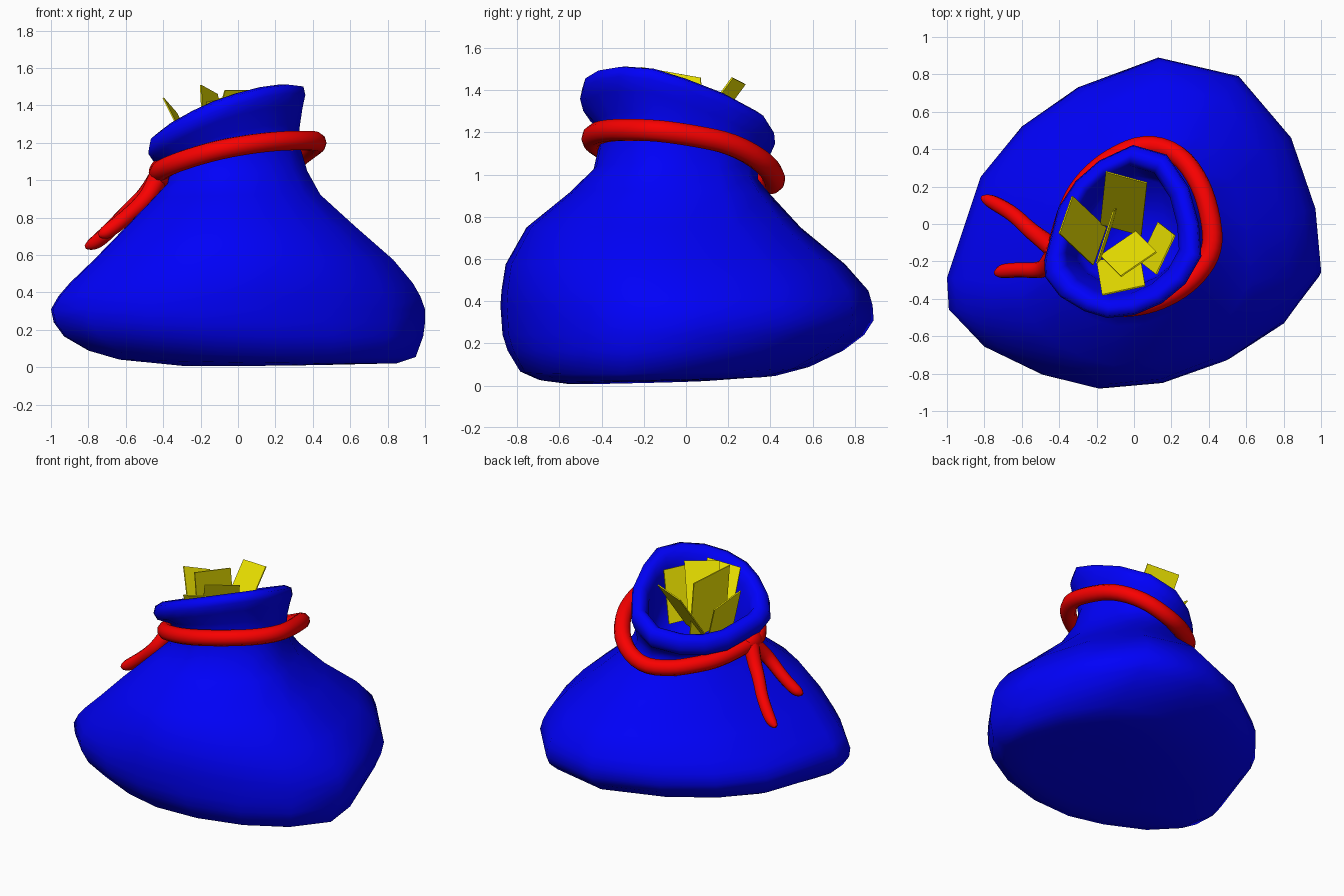
import bpy, bmesh
from mathutils import Vector

if "Cube" in bpy.data.objects:
    bpy.data.objects.remove(bpy.data.objects["Cube"])

def material(name, rgb):
    m = bpy.data.materials.new(name)
    m.diffuse_color = (*rgb, 1)
    m.use_nodes = True
    m.node_tree.nodes["Principled BSDF"].inputs["Base Color"].default_value = m.diffuse_color
    return m

BLUE = material("blue_cloth", (0, 0, 0.95))
RED = material("red_cord", (0.95, 0, 0))
YELLOW = material("yellow_paper", (0.9, 0.82, 0))

# Lumpy 16-sided footprint shared by sack, mouth and cord
OUTLINE = [(1, -.25), (.97, .08), (.84, .46), (.56, .79), (.13, .89), (-.3, .73),
           (-.6, .52), (-.82, .25), (-1, -.29), (-.99, -.46), (-.8, -.66),
           (-.49, -.81), (-.2, -.88), (.15, -.85), (.5, -.73), (.8, -.53)]

def ring(x0, x1, y0, y1, z, sx=0, sy=0):
    """Footprint fitted to a box, lying on the plane z + sx*x + sy*y."""
    pts = []
    for u, v in OUTLINE:
        x = (x0 + x1) / 2 + u * (x1 - x0) / 2
        y = (y0 + y1) / 2 + v / .885 * (y1 - y0) / 2
        pts.append(Vector((x, y, z + sx * x + sy * y)))
    return pts

def finish(bm, name, mat, smooth=True):
    bmesh.ops.recalc_face_normals(bm, faces=bm.faces)
    for f in bm.faces:
        f.smooth = smooth
    me = bpy.data.meshes.new(name)
    bm.to_mesh(me)
    bm.free()
    me.materials.append(mat)
    ob = bpy.data.objects.new(name, me)
    bpy.context.collection.objects.link(ob)
    return ob

# Sack: underside, belly, shoulders, tied neck, rolled lip, inner lining
RINGS = [
    (-.30, .60, -.56, .10, .018, .008, .02),
    (-.64, .85, -.70, .42, .04, -.015, .02),
    (-.80, .95, -.79, .58, .08, -.02, .02),
    (-.93, .99, -.85, .74, .165),
    (-.985, 1.0, -.875, .84, .24),
    (-1.0, 1.0, -.88, .885, .31),
    (-.96, .975, -.885, .88, .38),
    (-.90, .935, -.88, .86, .45),
    (-.77, .83, -.86, .75, .575),
    (-.60, .63, -.76, .54, .75),
    (-.45, .44, -.55, .40, .91, .02, -.02),
    (-.38, .37, -.44, .34, 1.0, .1, -.08),
    (-.36, .33, -.41, .34, 1.09, .2, -.22),
    (-.38, .33, -.42, .36, 1.16, .28, -.25),
    (-.455, .345, -.49, .40, 1.215, .36, -.28),
    (-.48, .36, -.505, .42, 1.27, .38, -.286),
    (-.47, .35, -.495, .415, 1.32, .38, -.286),
    (-.43, .30, -.45, .375, 1.345, .38, -.286),
    (-.385, .26, -.41, .335, 1.325, .38, -.286),
    (-.36, .24, -.385, .31, 1.27, .36, -.28),
    (-.31, .26, -.34, .28, 1.10, .2, -.2),
    (-.28, .25, -.32, .25, .92),
]
bm = bmesh.new()
loops = [[bm.verts.new(p) for p in ring(*r)] for r in RINGS]
for a, b in zip(loops, loops[1:]):
    for i in range(16):
        j = (i + 1) % 16
        bm.faces.new((a[i], a[j], b[j], b[i]))
bm.faces.new(loops[0])
bm.faces.new(loops[-1])
finish(bm, "sack", BLUE)

# Cord: loop round the neck plus two loose tails
def cord(name, pts, radii, closed=False):
    cu = bpy.data.curves.new(name, 'CURVE')
    cu.dimensions = '3D'
    cu.bevel_depth = .054
    cu.bevel_resolution = 3
    cu.use_fill_caps = True
    sp = cu.splines.new('NURBS')
    sp.points.add(len(pts) - 1)
    for q, p, r in zip(sp.points, pts, radii):
        q.co = (*p, 1)
        q.radius = r
    sp.order_u = 3
    sp.use_cyclic_u = closed
    sp.use_endpoint_u = not closed
    sp.resolution_u = 4
    cu.materials.append(RED)
    ob = bpy.data.objects.new(name, cu)
    bpy.context.collection.objects.link(ob)

# The loop rides up on the right and sags at the back
loop = ring(-.42, .425, -.45, .43, 1.085, .2, -.22)
for p, dz in zip(loop, (.01, .025, .04, .005, -.04, -.025)):
    p.z += dz
cord("neck_cord", loop, [1] * 16, True)
TAIL = [1, .9, .8, .75, .75, .55, .2]
cord("front_tail", [(-.42, -.15, 1.03), (-.46, -.23, .94), (-.52, -.25, .87), (-.60, -.245, .80),
                    (-.69, -.25, .73), (-.73, -.26, .71), (-.745, -.26, .705)], TAIL)
cord("back_tail", [(-.42, -.14, 1.03), (-.48, -.09, .93), (-.56, -.03, .86), (-.64, .05, .78),
                   (-.74, .11, .68), (-.795, .135, .65), (-.815, .14, .642)], TAIL)

# Knot
bm = bmesh.new()
bmesh.ops.create_uvsphere(bm, u_segments=16, v_segments=10, radius=.075)
bmesh.ops.scale(bm, vec=(.9, 1.15, 1), verts=bm.verts)
bmesh.ops.translate(bm, vec=(-.41, -.16, 1.04), verts=bm.verts)
finish(bm, "knot", RED)

# Banknotes: thin sheets given by two top corners and one lower corner
NOTES = [
    ((-.15, .28, 1.43), (.07, .22, 1.46), (-.18, .0, 1.05)),
    ((-.40, -.05, 1.44), (-.33, .15, 1.36), (-.22, -.22, 1.08)),
    ((-.20, -.21, 1.51), (-.11, .07, 1.46), (-.18, -.19, 1.10)),
    ((-.07, -.28, 1.48), (.12, -.15, 1.48), (-.18, -.17, 1.12)),
    ((.12, -.27, 1.42), (.22, -.06, 1.42), (.03, -.2, 1.08)),
    ((-.17, -.38, 1.42), (.06, -.33, 1.45), (-.2, -.2, 1.05)),
]
for n, corners in enumerate(NOTES, 1):
    t0, t1, b0 = map(Vector, corners)
    half = (t1 - t0).cross(b0 - t0).normalized() * .004
    quad = (t0, t1, t1 + b0 - t0, b0)
    bm = bmesh.new()
    top = [bm.verts.new(p + half) for p in quad]
    low = [bm.verts.new(p - half) for p in quad]
    bm.faces.new(top)
    bm.faces.new(low[::-1])
    for i in range(4):
        j = (i + 1) % 4
        bm.faces.new((top[i], low[i], low[j], top[j]))
    finish(bm, f"banknote_{n}", YELLOW, False)
